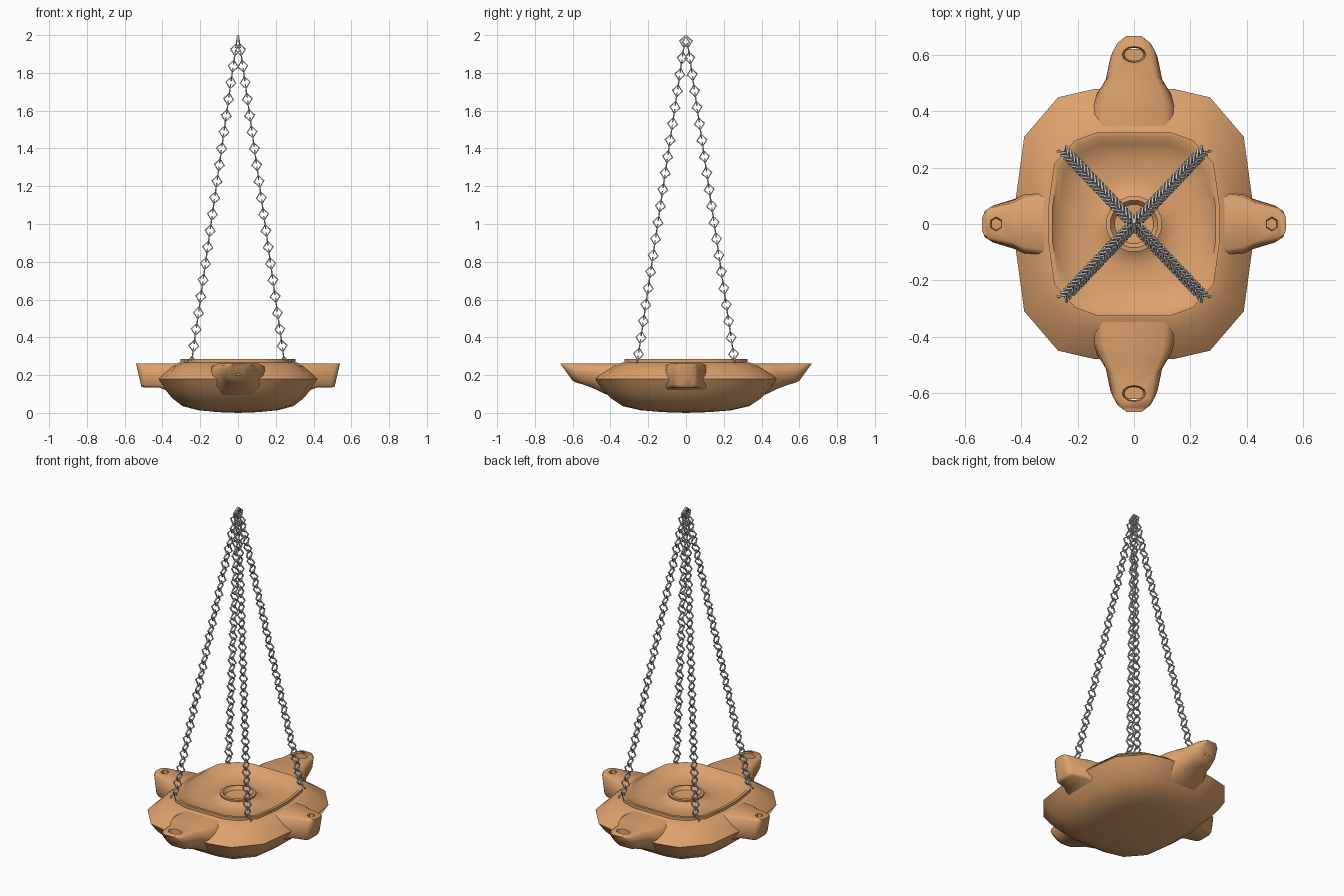
import bpy, bmesh, math
from mathutils import Vector, Matrix

if "Cube" in bpy.data.objects:
    bpy.data.objects.remove(bpy.data.objects["Cube"])

clay = bpy.data.materials.new("clay")
clay.diffuse_color = (0.72, 0.36, 0.15, 1)
clay.use_nodes = True
clay.node_tree.nodes["Principled BSDF"].inputs["Base Color"].default_value = clay.diffuse_color


def finish(name, bm, mat=None, smooth=None):
    bmesh.ops.recalc_face_normals(bm, faces=bm.faces)
    me = bpy.data.meshes.new(name)
    bm.to_mesh(me)
    bm.free()
    ob = bpy.data.objects.new(name, me)
    bpy.context.collection.objects.link(ob)
    if mat:
        me.materials.append(mat)
    bpy.ops.object.select_all(action='DESELECT')
    ob.select_set(True)
    bpy.context.view_layer.objects.active = ob
    if smooth:
        bpy.ops.object.shade_smooth_by_angle(angle=math.radians(smooth))
    return ob


def bridge(bm, rings):
    n = len(rings[0])
    for a, b in zip(rings, rings[1:]):
        for i in range(n):
            j = (i + 1) % n
            bm.faces.new((a[i], a[j], b[j], b[i]))


def fan(bm, ring, z):
    c = bm.verts.new((0, 0, z))
    for i in range(len(ring)):
        bm.faces.new((ring[i], ring[(i + 1) % len(ring)], c))


def full_ring(quad):
    # mirror a quarter outline into a closed 16-point ring
    q = list(quad)
    h = q + [(-x, y) for x, y in reversed(q)]
    return h + [(-x, -y) for x, y in h]


# Dish: quarter outlines of the belly and rim, lofted bottom to top
belly = full_ring([(.42, .09), (.39, .31), (.27, .45), (.14, .48)])
rim = full_ring([(.305, .06), (.283, .215), (.21, .297), (.13, .326)])


def scaled(r, s):
    return [(x * s, y * s) for x, y in r]


def mix(a, b, t):
    return [(p[0] * (1 - t) + q[0] * t, p[1] * (1 - t) + q[1] * t) for p, q in zip(a, b)]


def circle(r):
    return [(r * p[0] / math.hypot(*p), r * p[1] / math.hypot(*p))
            for p in full_ring([(math.cos(a), math.sin(a)) for a in
                                [math.radians(11.25 + 22.5 * i) for i in range(4)]])]


levels = [
    (scaled(belly, .25), .004), (scaled(belly, .5), .014), (scaled(belly, .7), .036),
    (scaled(belly, .83), .078), (scaled(belly, .93), .13), (belly, .18),
    (mix(belly, rim, .2), .205), (mix(belly, rim, .6), .245), (mix(belly, rim, .9), .265),
    (rim, .268), (rim, .285), (scaled(rim, .95), .285), (scaled(rim, .87), .258),
    (mix(scaled(rim, .75), circle(.2), .4), .241), (circle(.16), .236), (circle(.12), .243),
    (circle(.098), .258), (circle(.1), .27), (circle(.085), .272), (circle(.07), .253)]
bm = bmesh.new()
rings = [[bm.verts.new((x, y, z)) for x, y in r] for r, z in levels]
bridge(bm, rings)
fan(bm, rings[0], .0)
fan(bm, rings[-1], .245)
finish("lamp_dish", bm, clay, 45)


# Spouts: sections of (top distance, bottom distance, half width, bottom z)
def spout(name, angle, sections, shape, hole):
    bm = bmesh.new()
    rot = Matrix.Rotation(angle, 4, 'Z')
    outline = shape + [(-u, t) for u, t in reversed(shape)]
    rings = []
    for dt, db, hw, zb in sections:
        rings.append([bm.verts.new(rot @ Vector((db + (dt - db) * t, u * hw, zb + (.262 - zb) * t)))
                      for u, t in outline])
    bridge(bm, rings)
    bm.faces.new(rings[0])
    bm.faces.new(rings[-1])
    ob = finish(name, bm, clay)
    # wick hole
    d, rx, ry, sides = hole
    bm = bmesh.new()
    bmesh.ops.create_cone(bm, cap_ends=True, segments=sides, radius1=.7, radius2=1, depth=.14,
                          matrix=rot @ Matrix.Translation((d, 0, .27))
                          @ Matrix.Diagonal((rx, ry, 1, 1)))
    cutter = finish(name + "_cutter", bm)
    cutter.hide_render = True
    mod = ob.modifiers.new("hole", 'BOOLEAN')
    mod.operation = 'DIFFERENCE'
    mod.solver = 'EXACT'
    mod.object = cutter
    bpy.ops.object.select_all(action='DESELECT')
    ob.select_set(True)
    bpy.context.view_layer.objects.active = ob
    bpy.ops.object.modifier_apply(modifier="hole")
    bpy.data.objects.remove(cutter)
    bpy.ops.object.shade_smooth_by_angle(angle=math.radians(50))


long_spout = [(.34, .33, .16, .08), (.43, .40, .15, .09), (.48, .44, .13, .105),
              (.53, .49, .10, .13), (.62, .55, .084, .152), (.65, .58, .065, .16), (.667, .60, .04, .17)]
short_spout = [(.315, .31, .13, .10), (.39, .38, .115, .12), (.43, .42, .09, .135),
               (.515, .49, .068, .135), (.532, .505, .055, .136), (.54, .512, .03, .14)]
round_shape = [(.6, 0), (.9, .25), (1, .6), (.9, .9), (.7, 1)]
box_shape = [(.85, 0), (1, .1), (.95, .5), (.85, .92), (.7, 1)]
for name, k in (("right", 0), ("left", 2)):
    spout(name + "_spout", k * math.pi / 2, short_spout, box_shape, (.49, .028, .03, 6))
for name, k in (("back", 1), ("front", 3)):
    spout(name + "_spout", k * math.pi / 2, long_spout, round_shape, (.602, .034, .05, 12))


# Chains: diamond links alternating between two planes
def add_link(bm, centre, axis, flat):
    side = (flat - axis * flat.dot(axis)).normalized()
    normal = axis.cross(side)
    w = .0035
    rings = []
    for a, b, s in ((axis, .032, 1), (side, .026, 1), (axis, .032, -1), (side, .026, -1)):
        out = a * s
        rings.append([bm.verts.new(centre + out * (b + i) + normal * n)
                      for i, n in ((-w, -w), (w, -w), (w, w), (-w, w))])
    bridge(bm, rings + rings[:1])


for sx, sy, name in ((1, 1, "back_right"), (-1, 1, "back_left"),
                     (1, -1, "front_right"), (-1, -1, "front_left")):
    bm = bmesh.new()
    top = Vector((sx * .007, sy * .007, 1.966))
    end = Vector((sx * .246, sy * .258, .268))
    axis = (top - end).normalized()
    for i in range(40):
        flat = Vector((1, 0, 0)) if i % 2 else Vector((0, 1, 0))
        add_link(bm, top.lerp(end, i / 39), axis, flat)
    finish(name + "_chain", bm)
